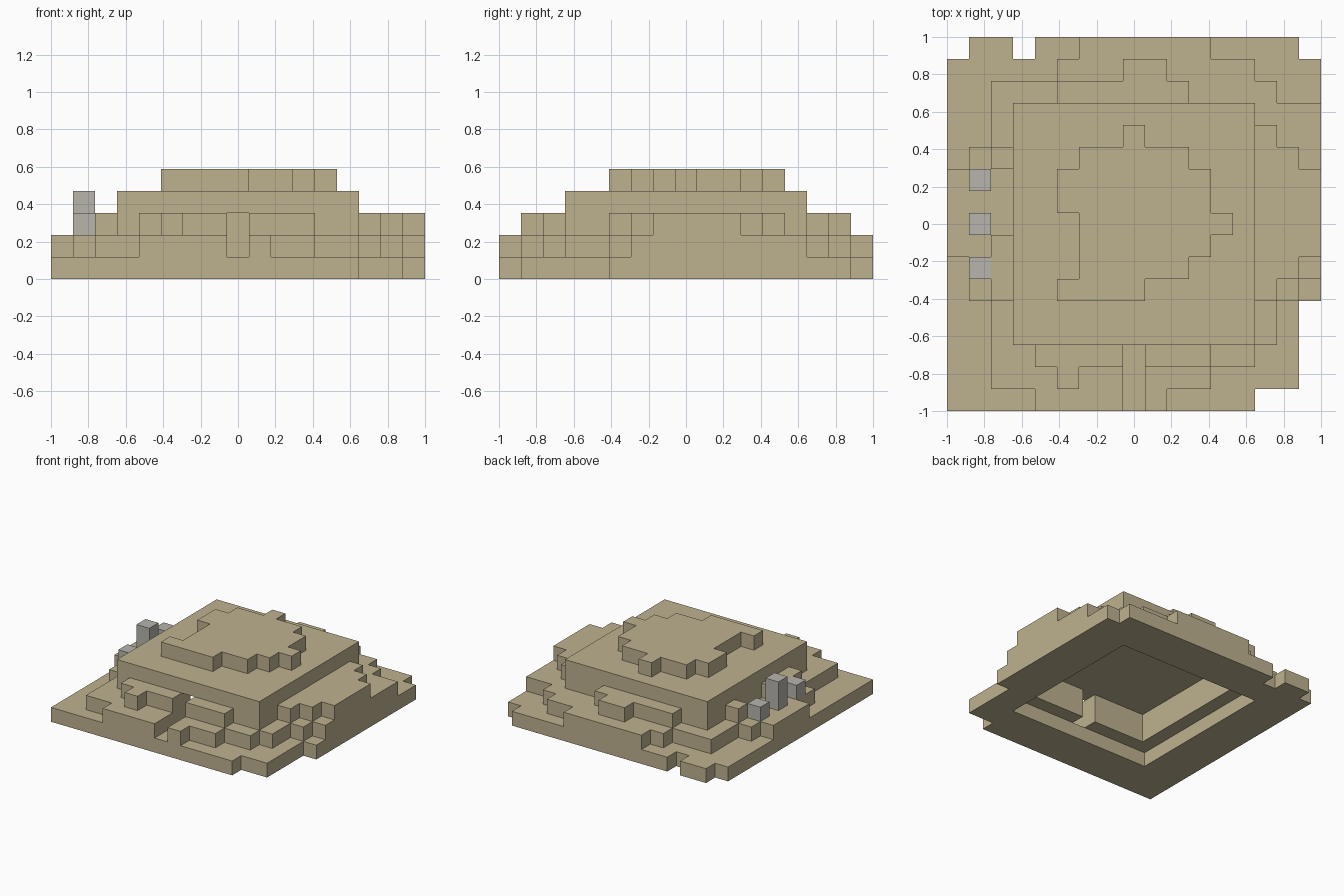
import bpy
import bmesh
from mathutils import Vector

old = bpy.data.objects.get("Cube")
if old:
    bpy.data.objects.remove(old, do_unlink=True)

GRID = 17
CELL = 2 / GRID


def material(name, rgb):
    mat = bpy.data.materials.new(name)
    mat.use_nodes = True
    colour = (*rgb, 1)
    mat.diffuse_color = colour
    bsdf = mat.node_tree.nodes["Principled BSDF"]
    bsdf.inputs["Base Color"].default_value = colour
    bsdf.inputs["Roughness"].default_value = 0.9
    return mat


sand = material("sandstone", (0.515, 0.445, 0.275))
grey = material("pale_grey_stone", (0.473, 0.462, 0.413))


def cells(level, rects, cuts=()):
    """Grid cells covered by rectangles (x0, x1, y0, y1), less the cuts."""
    def fill(boxes):
        return {(x, y, level) for x0, x1, y0, y1 in boxes
                for x in range(x0, x1) for y in range(y0, y1)}
    return fill(rects) - fill(cuts)


# Hollow chamber and front doorway
room = [(4, 13, 4, 13), (8, 9, 0, 4)]

parts = {
    # Ground slab with an open floor under the chamber
    "base_slab": (sand, cells(0, [
        (0, 14, 0, 1), (0, 16, 1, 5), (0, 17, 5, 16),
        (1, 3, 16, 17), (4, 16, 16, 17)], [(3, 14, 3, 14)])),
    # Ragged terraces around the chamber
    "lower_terrace": (sand, cells(1, [
        (4, 10, 0, 1), (2, 12, 1, 3), (12, 14, 2, 3), (2, 15, 3, 15),
        (15, 16, 5, 14), (16, 17, 6, 14), (5, 14, 15, 16),
        (6, 12, 16, 17), (1, 2, 5, 12), (0, 1, 7, 11)], room)),
    "upper_terrace": (sand, cells(2, [
        (3, 14, 3, 14), (4, 12, 2, 3), (5, 6, 1, 2), (2, 3, 5, 8),
        (2, 3, 11, 12), (14, 15, 5, 13), (15, 16, 6, 12),
        (16, 17, 7, 11), (5, 11, 14, 15), (8, 10, 15, 16)], room)),
    # Square roof and the mound on it
    "roof_slab": (sand, cells(3, [(3, 14, 3, 14)])),
    "roof_mound": (sand, cells(4, [
        (5, 9, 5, 6), (6, 11, 6, 12), (11, 12, 7, 11),
        (12, 13, 8, 9), (5, 6, 9, 11), (8, 9, 12, 13)])),
    # Three stone posts on the side
    "front_post": (grey, {(1, 6, 2)}),
    "tall_post": (grey, {(1, 8, 2), (1, 8, 3)}),
    "back_post": (grey, {(1, 10, 2)}),
}
solid = set().union(*(block for _, block in parts.values()))


def build(name, mat, block):
    """Skin the exposed sides of the cells and merge flat areas."""
    bm = bmesh.new()
    offset = Vector((-GRID / 2, -GRID / 2, 0))
    for cell in sorted(block):
        for axis in range(3):
            for side in (0, 1):
                near = list(cell)
                near[axis] += 2 * side - 1
                if tuple(near) in solid:
                    continue
                u, v = Vector(), Vector()
                u[(axis + 1) % 3] = 1
                v[(axis + 2) % 3] = 1
                corner = Vector(cell) + offset
                corner[axis] += side
                quad = [corner, corner + u, corner + u + v, corner + v]
                if not side:
                    quad.reverse()
                bm.faces.new([bm.verts.new(p * CELL) for p in quad])
    bmesh.ops.remove_doubles(bm, verts=bm.verts, dist=CELL / 100)
    bmesh.ops.dissolve_limit(bm, angle_limit=0.01, verts=bm.verts, edges=bm.edges)
    mesh = bpy.data.meshes.new(name)
    bm.to_mesh(mesh)
    bm.free()
    mesh.materials.append(mat)
    bpy.context.collection.objects.link(bpy.data.objects.new(name, mesh))


for name, (mat, block) in parts.items():
    build(name, mat, block)
